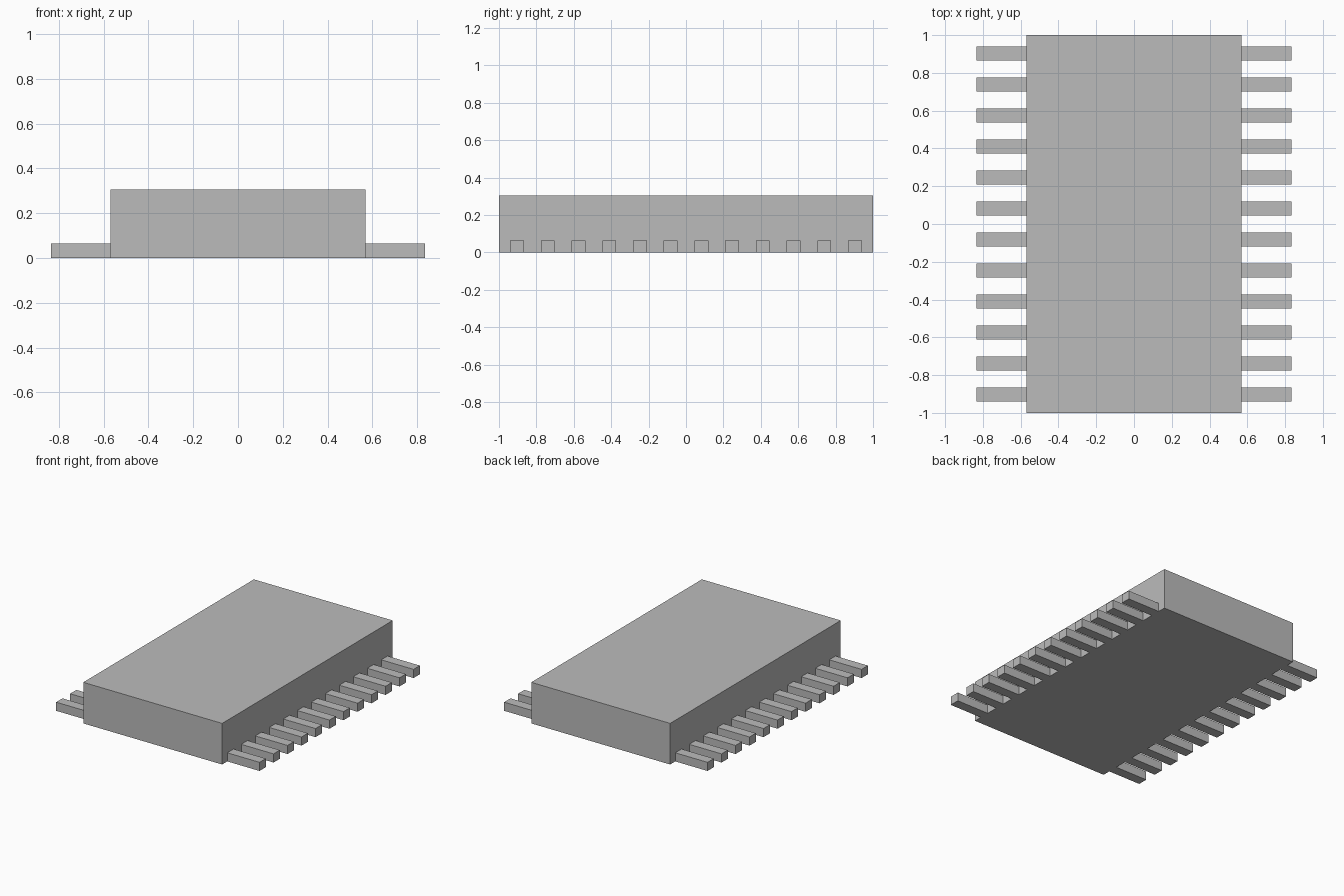
import bpy

cube = bpy.data.objects.get("Cube")
if cube:
    bpy.data.objects.remove(cube, do_unlink=True)

# Single grey material
grey = bpy.data.materials.new("plain grey")
grey.use_nodes = True
colour = (0.5, 0.5, 0.5, 1)
grey.diffuse_color = colour
grey.node_tree.nodes["Principled BSDF"].inputs["Base Color"].default_value = colour

BODY_HALF, TIP, BODY_HEIGHT = 0.57, 0.835, 0.305
PIN_COUNT, PIN_WIDTH, PIN_HEIGHT = 12, 0.074, 0.064
PITCH = 0.1642


def box(name, centre, size):
    bpy.ops.mesh.primitive_cube_add(size=1, location=centre)
    obj = bpy.context.object
    obj.name = name
    obj.scale = size
    bpy.ops.object.transform_apply(location=False, rotation=False, scale=True)
    obj.data.materials.append(grey)
    return obj


# Package body
box("body", (0, 0, BODY_HEIGHT / 2), (2 * BODY_HALF, 2, BODY_HEIGHT))

# Rows of flat pins on both long sides
for side, label in ((1, "left"), (-1, "right")):
    for i in range(PIN_COUNT):
        y = (i - (PIN_COUNT - 1) / 2) * PITCH
        box(f"{label}_pin_{i + 1}",
            (side * (BODY_HALF + TIP) / 2, y, PIN_HEIGHT / 2),
            (TIP - BODY_HALF, PIN_WIDTH, PIN_HEIGHT))
